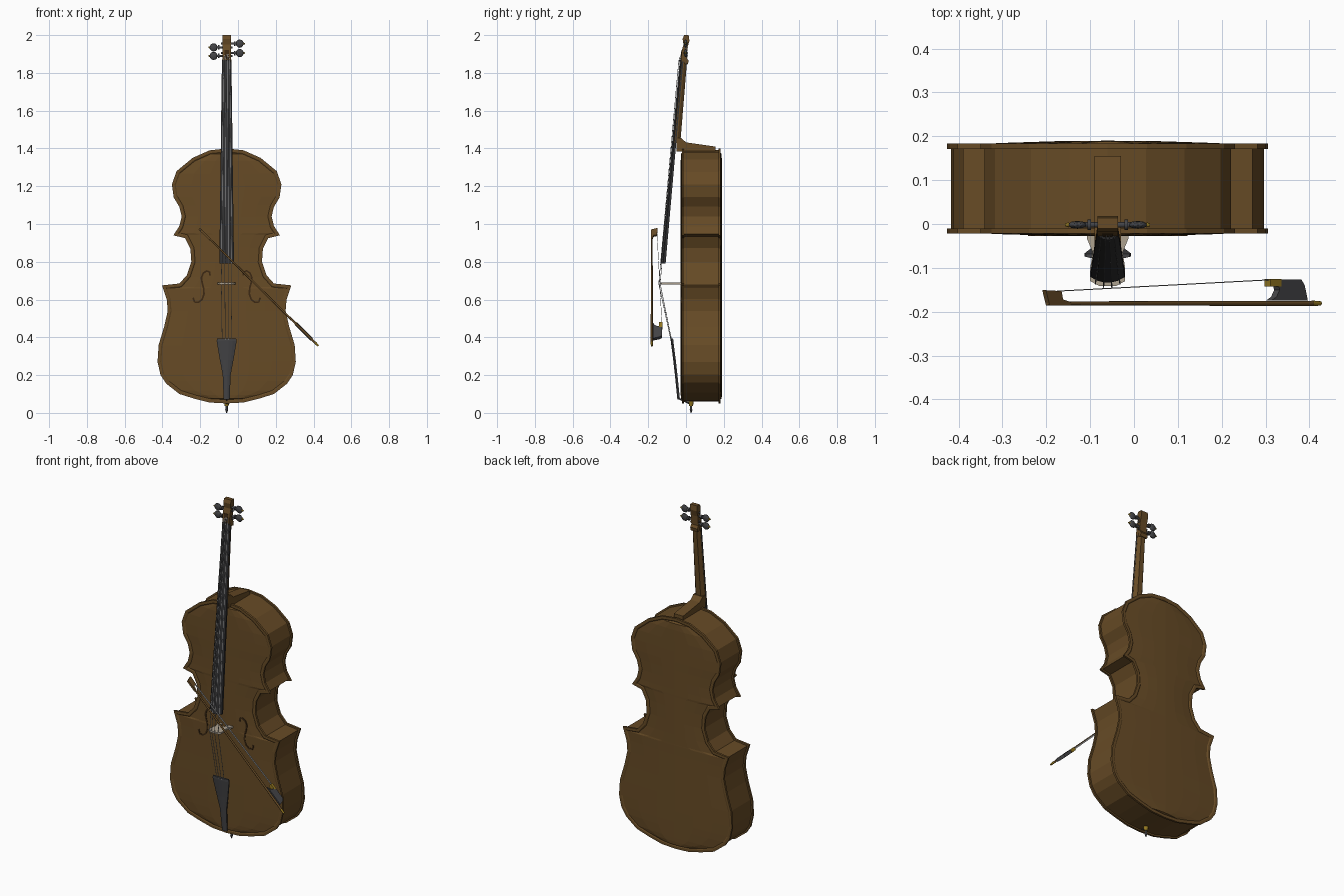
import bpy
import bmesh
from math import pi
from mathutils import Matrix, Vector

default_cube = bpy.data.objects.get("Cube")
if default_cube:
    bpy.data.objects.remove(default_cube, do_unlink=True)

CENTRE = -0.06  # middle line of the instrument


def material(name, red, green, blue):
    mat = bpy.data.materials.new(name)
    mat.use_nodes = True
    colour = (red, green, blue, 1)
    mat.diffuse_color = colour
    mat.node_tree.nodes["Principled BSDF"].inputs["Base Color"].default_value = colour
    return mat


WOOD = material("varnished brown wood", 0.135, 0.07, 0.019)
DARK_WOOD = material("dark brown wood", 0.045, 0.022, 0.007)
EBONY = material("black ebony", 0.03, 0.03, 0.032)
GREY = material("dark grey fittings", 0.06, 0.06, 0.064)
GOLD = material("gold metal", 0.3, 0.19, 0.015)
STEEL = material("light grey string", 0.4, 0.4, 0.4)
PALE = material("pale bridge wood", 0.42, 0.36, 0.28)


def finish(name, bm, mat, smooth=False):
    bmesh.ops.remove_doubles(bm, verts=bm.verts[:], dist=0.00005)
    bmesh.ops.recalc_face_normals(bm, faces=bm.faces[:])
    for face in bm.faces:
        face.smooth = smooth and len(face.verts) == 4
    mesh = bpy.data.meshes.new(name)
    bm.to_mesh(mesh)
    bm.free()
    mesh.materials.append(mat)
    obj = bpy.data.objects.new(name, mesh)
    bpy.context.collection.objects.link(obj)
    return obj


def bridge_rings(bm, first, second):
    count = len(first)
    for i in range(count):
        j = (i + 1) % count
        bm.faces.new((first[i], first[j], second[j], second[i]))


def loft(name, sections, mat):
    """Skin a closed solid through matching cross-sections."""
    bm = bmesh.new()
    rings = [[bm.verts.new(p) for p in section] for section in sections]
    for first, second in zip(rings, rings[1:]):
        bridge_rings(bm, first, second)
    bm.faces.new(rings[0])
    bm.faces.new(rings[-1])
    return finish(name, bm, mat)


def prism(name, profile, half, frame, mat):
    """Extrude a flat profile both ways; frame = origin and two profile axes."""
    origin, a, b = (Vector(v) for v in frame)
    side = a.cross(b) * half
    flat = [origin + a * u + b * v for u, v in profile]
    return loft(name, [[p - side for p in flat], [p + side for p in flat]], mat)


def tube(name, start, end, r1, mat, r2=None, sides=8):
    start, end = Vector(start), Vector(end)
    axis = end - start
    bm = bmesh.new()
    place = Matrix.Translation((start + end) / 2) @ axis.to_track_quat("Z", "Y").to_matrix().to_4x4()
    bmesh.ops.create_cone(bm, cap_ends=True, segments=sides, radius1=r1,
                          radius2=r1 if r2 is None else r2, depth=axis.length, matrix=place)
    return finish(name, bm, mat, True)


# Body outline: half width and height, bottom to top
half_outline = [
    (0, 0.05), (0.09, 0.055), (0.17, 0.075), (0.25, 0.1), (0.32, 0.155), (0.35, 0.2),
    (0.366, 0.27), (0.36, 0.36), (0.33, 0.46), (0.312, 0.54), (0.317, 0.6), (0.342, 0.675),
    (0.25, 0.685), (0.21, 0.73), (0.187, 0.8), (0.192, 0.87), (0.22, 0.925), (0.282, 0.94),
    (0.25, 0.99), (0.238, 1.04), (0.25, 1.09), (0.28, 1.14), (0.29, 1.21), (0.265, 1.28),
    (0.18, 1.35), (0.09, 1.39), (0, 1.4)]
ROWS = len(half_outline)
outline = half_outline + [(-x, z) for x, z in half_outline[-2:0:-1]]


def inset(points, distance):
    result = []
    for i, point in enumerate(points):
        p = Vector(point)
        before = (p - Vector(points[i - 1])).normalized()
        after = (Vector(points[(i + 1) % len(points)]) - p).normalized()
        n1, n2 = Vector((-before.y, before.x)), Vector((-after.y, after.x))
        result.append(p + (n1 + n2) * distance / max(1 + n1.dot(n2), 0.5))
    return result


def at_depth(points, y):
    return [(CENTRE + x, y, z) for x, z in points]


def arched_plate(name, inner, outer, crown):
    """Plate with raised rim, sunk channel and arched middle."""
    sunk = outer + (inner - outer) * 0.3
    channel = inset(outline, 0.02)
    bm = bmesh.new()
    layers = [(outline, inner), (outline, outer), (inset(outline, 0.014), outer), (channel, sunk)]
    rings = [[bm.verts.new(p) for p in at_depth(points, y)] for points, y in layers]
    for first, second in zip(rings, rings[1:]):
        bridge_rings(bm, first, second)
    bm.faces.new(rings[0])
    columns = [-1, -0.7, -0.35, 0, 0.35, 0.7, 1]
    grid = []
    for x, z in channel[:ROWS]:
        lift = (crown - sunk) * min(1, x / 0.1)
        grid.append([bm.verts.new((CENTRE + x * t, sunk + lift * (1 - t * t), z)) for t in columns])
    for low, high in zip(grid, grid[1:]):
        for i in range(len(columns) - 1):
            bm.faces.new((low[i], low[i + 1], high[i + 1], high[i]))
    bmesh.ops.dissolve_degenerate(bm, dist=0.00005, edges=bm.edges[:])
    return finish(name, bm, mat=WOOD)


arched_plate("front_plate", -0.01, -0.022, -0.028)
arched_plate("back_plate", 0.171, 0.183, 0.19)
rib_line = inset(outline, 0.009)
loft("ribs", [at_depth(rib_line, -0.012), at_depth(rib_line, 0.173)], WOOD)

# Sound holes as thin dark scrolls
scroll = [(0.088, 0.728), (0.09, 0.745), (0.105, 0.752), (0.124, 0.74), (0.134, 0.715), (0.13, 0.69),
          (0.122, 0.66), (0.12, 0.63), (0.13, 0.6), (0.15, 0.585), (0.17, 0.587), (0.178, 0.61)]
for sign, side in ((1, "left"), (-1, "right")):
    sections = []
    for i, point in enumerate(scroll):
        tangent = Vector(scroll[min(i + 1, len(scroll) - 1)]) - Vector(scroll[max(i - 1, 0)])
        across = Vector((-tangent.y, tangent.x)).normalized() * 0.0045
        edges = [Vector(point) + across, Vector(point) - across]
        sections.append([(CENTRE + sign * e.x, y, e.y) for e, y in
                         zip(edges + edges[::-1], (-0.02, -0.02, -0.0275, -0.0275))])
    loft(side + "_sound_hole", sections, DARK_WOOD)

# Neck, heel and pegbox
side_frame = ((CENTRE, 0, 0), (0, 1, 0), (0, 0, 1))
prism("heel", [(-0.05, 1.385), (0.155, 1.385), (0.155, 1.41), (0, 1.432), (-0.025, 1.455), (-0.05, 1.455)],
      0.03, side_frame, WOOD)


def neck_section(half, front, back, z):
    return [(CENTRE + half * t, front + (back - front) * d, z)
            for t, d in ((-1, 0), (1, 0), (0.95, 0.5), (0.5, 1), (-0.5, 1), (-0.95, 0.5))]


loft("neck", [neck_section(0.031, -0.062, -0.03, 1.43), neck_section(0.025, -0.022, 0.006, 1.87)], WOOD)
prism("pegbox", [(-0.028, 1.86), (-0.022, 1.92), (-0.013, 1.95), (-0.018, 1.98), (-0.01, 2), (0.014, 2),
                 (0.018, 1.97), (0.008, 1.935), (0.004, 1.88), (0.014, 1.865), (0.01, 1.845), (-0.012, 1.85)],
      0.023, side_frame, WOOD)
prism("pegbox_slot", [(-0.0295, 1.87), (-0.0245, 1.92), (-0.019, 1.92), (-0.023, 1.87)],
      0.012, side_frame, DARK_WOOD)

# Fingerboard with a rounded playing face, and the nut
def board_section(half, front, back, z):
    arc = [(t, (1 - t * t)) for t in (1, 0.6, 0.2, -0.2, -0.6, -1)]
    mid = (front + back) / 2
    return ([(CENTRE - half, back, z), (CENTRE + half, back, z)]
            + [(CENTRE + half * t, mid + (front - mid) * k, z) for t, k in arc])


loft("fingerboard", [board_section(0.039, -0.134, -0.108, 0.79), board_section(0.025, -0.034, -0.014, 1.86)], EBONY)
loft("nut", [board_section(0.024, -0.037, -0.014, 1.86), board_section(0.024, -0.037, -0.014, 1.868)], EBONY)

# Tuning pegs
for number, (sign, z) in enumerate(((1, 1.955), (-1, 1.935), (1, 1.905), (-1, 1.89))):
    label = "peg_%d_" % (number + 1)
    at = lambda x: (CENTRE + sign * x, -0.002, z)
    tube(label + "shaft", at(-0.03), at(0.055), 0.006, GREY)
    tube(label + "collar", at(0.038), at(0.046), 0.012, GREY)
    tube(label + "tip", at(0.088), at(0.097), 0.006, GOLD, 0.003)
    bm = bmesh.new()
    bmesh.ops.create_uvsphere(bm, u_segments=10, v_segments=6, radius=1,
                              matrix=Matrix.Translation(at(0.069)) @ Matrix.Diagonal((0.022, 0.009, 0.022, 1)))
    finish(label + "head", bm, GREY, True)

# Bridge: thin standing plate with two feet and an arched top
bridge_half = [(0.01, -0.055), (0.02, -0.035), (0.02, -0.024), (0.048, -0.024), (0.047, -0.034),
               (0.034, -0.065), (0.04, -0.1), (0.04, -0.13), (0.02, -0.141)]
prism("bridge", bridge_half + [(-x, y) for x, y in bridge_half[::-1]], 0.005,
      ((CENTRE, 0, 0.684), (1, 0, 0), (0, 1, 0)), PALE)

# Tailpiece, tail cord and endpin
loft("tailpiece", [board_section(half, y - 0.008, y + 0.006, z) for half, y, z in
                   ((0.05, -0.074, 0.395), (0.053, -0.073, 0.38), (0.036, -0.06, 0.28),
                    (0.021, -0.051, 0.2), (0.016, -0.038, 0.07))], GREY)
tube("tail_cord", (CENTRE, -0.036, 0.075), (CENTRE, 0.027, 0.045), 0.004, GREY)
tube("endpin_collar", (CENTRE, 0.027, 0.06), (CENTRE, 0.027, 0.036), 0.014, GOLD, 0.01)
tube("endpin_rod", (CENTRE, 0.027, 0.04), (CENTRE, 0.027, 0.015), 0.006, GREY)
tube("endpin_tip", (CENTRE, 0.027, 0.018), (CENTRE, 0.027, 0), 0.008, GREY, 0.002)

# Four strings over nut and bridge to the tailpiece
for number, t in enumerate((-1, -1 / 3, 1 / 3, 1)):
    dip = 0.008 * t * t
    path = [(CENTRE + 0.008 * t, -0.025, 1.9), (CENTRE + 0.016 * t, -0.039 + dip, 1.865),
            (CENTRE + 0.028 * t, -0.145 + dip, 0.684), (CENTRE + 0.024 * t, -0.08 + dip / 2, 0.385)]
    for part, (start, end) in enumerate(zip(path, path[1:])):
        tube("string_%d_part_%d" % (number + 1, part + 1), start, end, 0.0016, STEEL, sides=6)

# Bow lying diagonally in front of the body
along = Vector((0.63, 0, -0.62)).normalized()
bow_frame = ((-0.205, 0, 0.975), along, (0, 1, 0))


def on_bow(u, y):
    return Vector(bow_frame[0]) + along * u + Vector((0, y, 0))


tube("bow_stick", on_bow(0.01, -0.181), on_bow(0.862, -0.181), 0.0045, WOOD, 0.006)
prism("bow_head", [(0, -0.151), (0.05, -0.153), (0.055, -0.172), (0.08, -0.178), (0.08, -0.186), (0.012, -0.186)],
      0.006, bow_frame, WOOD)
prism("bow_hair", [(0.045, -0.154), (0.045, -0.152), (0.73, -0.126), (0.73, -0.128)], 0.004, bow_frame, STEEL)
prism("bow_frog", [(0.735, -0.127), (0.815, -0.127), (0.825, -0.14), (0.835, -0.174), (0.72, -0.174),
                   (0.735, -0.166), (0.745, -0.15)], 0.009, bow_frame, GREY)
prism("frog_ferrule", [(0.715, -0.125), (0.75, -0.125), (0.75, -0.142), (0.715, -0.142)], 0.0095, bow_frame, GOLD)
tube("bow_button", on_bow(0.858, -0.181), on_bow(0.884, -0.181), 0.0065, GOLD, 0.005)
